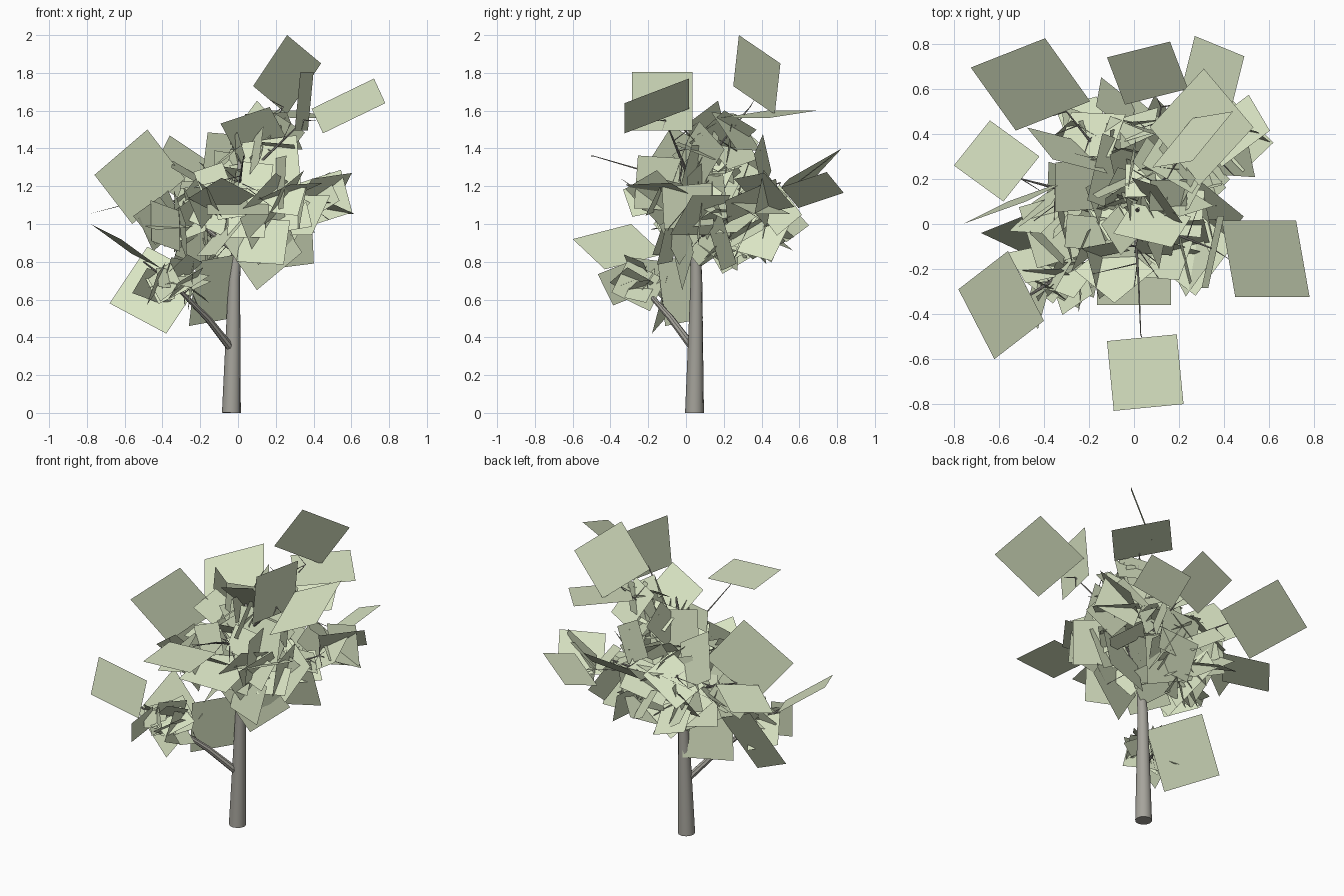
import bpy
import bmesh
import random
from mathutils import Vector

if "Cube" in bpy.data.objects:
    bpy.data.objects.remove(bpy.data.objects["Cube"], do_unlink=True)

rng = random.Random(5)


def make_material(name, colour):
    mat = bpy.data.materials.new(name)
    mat.use_nodes = True
    mat.diffuse_color = (*colour, 1)
    mat.node_tree.nodes["Principled BSDF"].inputs["Base Color"].default_value = (*colour, 1)
    return mat


bark = make_material("bark", (0.38, 0.37, 0.33))
leaf = make_material("leaf", (0.7, 0.78, 0.55))


def add_tubes(name, paths, resolution):
    """One mesh of tapered tubes; each path is a list of (point, radius)."""
    curve = bpy.data.curves.new(name, "CURVE")
    curve.dimensions = "3D"
    curve.bevel_depth = 1
    curve.bevel_resolution = resolution
    curve.use_fill_caps = True
    for path in paths:
        spline = curve.splines.new("POLY")
        spline.points.add(len(path) - 1)
        for knot, (co, radius) in zip(spline.points, path):
            knot.co = (*co, 1)
            knot.radius = radius
    curve.materials.append(bark)
    obj = bpy.data.objects.new(name, curve)
    bpy.context.collection.objects.link(obj)
    bpy.ops.object.select_all(action="DESELECT")
    obj.select_set(True)
    bpy.context.view_layer.objects.active = obj
    bpy.ops.object.convert(target="MESH")
    bpy.ops.object.shade_smooth_by_angle()


def random_direction():
    return Vector([rng.gauss(0, 1) for _ in range(3)]).normalized()


# Trunk, tapering to a thin leader
trunk = [((-.035, .045, 0), .05), ((-.02, .055, .7), .031), ((0, .05, 1), .023),
         ((.01, .05, 1.3), .014), ((.02, .07, 1.5), .005)]
add_tubes("trunk", [trunk], 4)

# Main limbs
limbs = [
    [((-.035, .04, .34), .022), ((-.16, -.08, .5), .018), ((-.33, -.23, .67), .01), ((-.5, -.34, .8), .004)],
    [((-.01, .05, .85), .014), ((-.2, .12, 1), .01), ((-.5, .2, 1.14), .003)],
    [((0, .05, .9), .014), ((.15, .14, 1), .01), ((.38, .28, 1.1), .003)],
    [((0, .05, 1), .013), ((-.1, .25, 1.12), .009), ((-.3, .5, 1.22), .003)],
    [((0, .05, 1.05), .012), ((.08, .25, 1.12), .009), ((.12, .52, 1.18), .003)],
    [((0, .05, 1.15), .011), ((.12, -.02, 1.33), .008), ((.35, -.11, 1.55), .003)],
    [((.01, .05, 1.2), .01), ((.12, .18, 1.42), .006), ((.24, .34, 1.62), .002)],
    [((0, .05, 1.15), .009), ((.02, -.25, 1.29), .004), ((.03, -.49, 1.36), .002)],
]
add_tubes("limbs", limbs, 2)

# Outer leaf cards: centre, then two half edges
outer_cards = [
    (.26, .375, 1.79, .09, .11, -.075, -.09, -.015, -.135),
    (.585, -.155, 1.625, .03, -.17, -.065, -.165, 0, -.08),
    (.35, -.125, 1.65, .035, .16, 0, .015, 0, .155),
    (.05, -.66, 1.36, .155, .015, 0, .015, -.155, 0),
    (-.59, -.36, .88, .11, .085, -.08, .08, -.155, -.04),
    (-.52, .1, 1.25, .14, .05, .12, .1, .05, -.13),
    (-.61, .28, 1.1, .11, -.08, .03, .08, .1, .02),
    (-.46, .62, 1.25, .165, .065, .07, .1, -.14, -.08),
    (.06, .67, 1.28, .14, .035, .03, .04, -.105, -.08),
    (.35, .67, 1.18, .11, -.045, .055, .03, .12, .04),
    (.3, .43, 1.58, .11, -.13, -.02, .12, .13, 0),
    (.18, -.05, 1.28, .145, .01, .02, .015, -.06, -.17),
    (-.43, -.07, .65, .1, .04, .15, .15, -.07, -.08),
    (-.13, -.03, .65, .11, .1, .02, -.02, .02, -.17),
    (.13, -.02, .88, .09, .03, -.13, .12, .03, .1),
    (0, -.2, 1.09, .165, 0, 0, 0, .16, .04),
]
cards = [(Vector(c[:3]), Vector(c[3:6]), Vector(c[6:])) for c in outer_cards]


def scatter_cards(count, middle, spread, sizes):
    """Randomly turned rectangular cards filling an ellipsoid."""
    for _ in range(count):
        offset = random_direction() * rng.uniform(.25, 1)
        centre = Vector(middle) + Vector([o * s for o, s in zip(offset, spread)])
        edge = random_direction()
        other = edge.cross(random_direction()).normalized()
        half = rng.uniform(*sizes)
        cards.append((centre, edge * half, other * half * rng.uniform(.7, 1)))


# Crown, its lower skirt and fringes, the top tuft and the lower limb foliage
scatter_cards(78, (-.01, .17, 1.12), (.38, .4, .3), (.08, .17))
scatter_cards(16, (.04, .22, .93), (.36, .34, .12), (.1, .17))
scatter_cards(4, (.44, .4, 1.12), (.06, .06, .06), (.11, .15))
scatter_cards(7, (-.32, .05, .99), (.12, .15, .07), (.1, .15))
scatter_cards(5, (.22, -.14, 1.18), (.1, .08, .13), (.1, .15))
scatter_cards(18, (.12, .12, 1.42), (.22, .26, .15), (.07, .15))
scatter_cards(16, (-.34, -.26, .7), (.18, .15, .1), (.06, .12))

bm = bmesh.new()
for centre, u, v in cards:
    corners = (centre - u - v, centre + u - v, centre + u + v, centre - u + v)
    bm.faces.new([bm.verts.new(p) for p in corners])
mesh = bpy.data.meshes.new("leaf_cards")
bm.to_mesh(mesh)
bm.free()
mesh.materials.append(leaf)
foliage = bpy.data.objects.new("leaf_cards", mesh)
bpy.context.collection.objects.link(foliage)

# Twigs from the nearest limb to the rim of each card
anchors = []
for path in limbs:
    for (a, _), (b, _) in zip(path, path[1:]):
        anchors += [Vector(a).lerp(Vector(b), t / 4) for t in range(1, 5)]
twigs = []
for centre, u, v in cards:
    start = min(anchors, key=lambda p: (p - centre).length)
    rim = min((centre + e for e in (u, -u, v, -v)), key=lambda p: (p - start).length)
    twigs.append([(start, .003), (start.lerp(rim, .5), .002), (rim, .001)])
add_tubes("twigs", twigs, 0)
